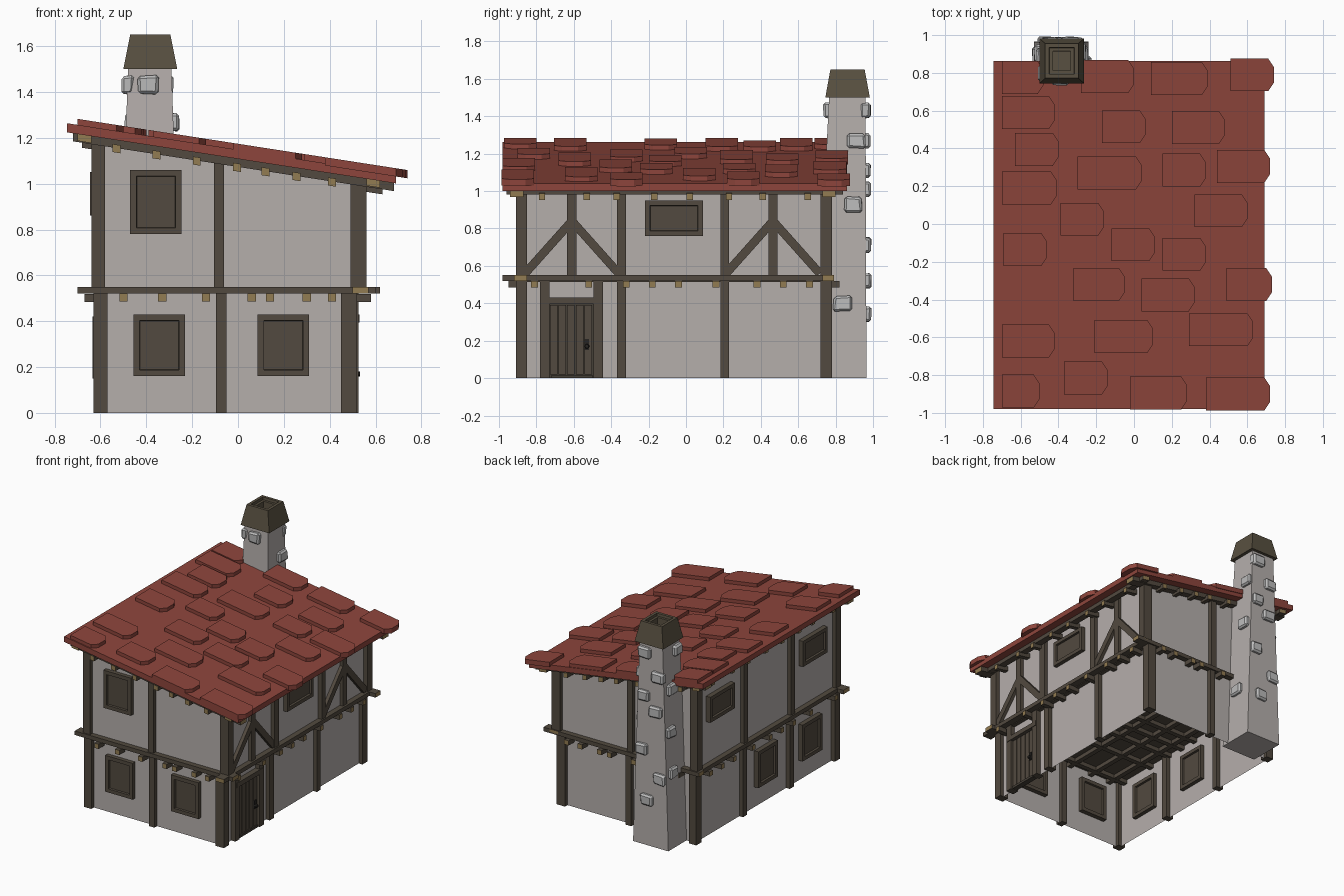
import bpy, bmesh, math, random
from mathutils import Vector, Matrix

if "Cube" in bpy.data.objects:
    bpy.data.objects.remove(bpy.data.objects["Cube"])
random.seed(4)

def mat(name, r, g, b):
    m = bpy.data.materials.new(name)
    m.diffuse_color = (r, g, b, 1)
    m.use_nodes = True
    m.node_tree.nodes["Principled BSDF"].inputs["Base Color"].default_value = m.diffuse_color
    return m

PLASTER = mat("plaster", .46, .425, .41)
STONE = mat("stone", .50, .50, .50)
WOOD = mat("dark wood", .085, .068, .050)
DOOR = mat("door wood", .060, .050, .038)
END = mat("cut timber", .29, .20, .085)
TILE = mat("roof tile", .27, .060, .045)
CAP = mat("chimney cap", .098, .080, .052)
IRON = mat("iron", .02, .018, .016)

def roof(x):                       # underside height of the sloping roof
    return 1.108 - .155 * x

def finish(name, bm, *mats, rule=None):
    bm.normal_update()
    if rule:
        for f in bm.faces:
            f.material_index = int(rule(f))
    me = bpy.data.meshes.new(name)
    bm.to_mesh(me)
    bm.free()
    for m in mats:
        me.materials.append(m)
    ob = bpy.data.objects.new(name, me)
    bpy.context.collection.objects.link(ob)
    return ob

def cube(x0, x1, y0, y1, z0, z1, slope=False):
    bm = bmesh.new()
    bmesh.ops.create_cube(bm, size=1)
    for v in bm.verts:
        v.co = Vector((x1 if v.co.x > 0 else x0, y1 if v.co.y > 0 else y0,
                       z1 if v.co.z > 0 else z0))
        if slope:                  # z is then measured from the roof underside
            v.co.z += roof(v.co.x)
    return bm

def box(name, *b, m=WOOD, slope=False, ends=None):
    bm = cube(*b, slope=slope)
    if ends is None:
        return finish(name, bm, m)
    return finish(name, bm, m, END, rule=lambda f: abs(f.normal[ends]) > .9)

def wall_box(name, x0, x1, y0, y1, z0, z1, sloped_top=False):
    bm = cube(x0, x1, y0, y1, z0, z1)
    bmesh.ops.delete(bm, geom=[f for f in bm.faces if abs(f.normal.z) > .9], context='FACES_ONLY')
    if sloped_top:
        for v in bm.verts:
            if v.co.z > z0 + .01:
                v.co.z = roof(v.co.x)
    return finish(name, bm, PLASTER)

# Plaster walls and upper floor
YF, YB = -.88, .75
wall_box("lower_walls", -.60, .49, YF, YB, 0, .53)
wall_box("upper_walls", -.61, .53, YF, YB, .53, 1.1, True)
box("upper_floor", -.60, .52, YF, YB, .515, .535)

# Wall posts on all four sides
def post(name, x0, x1, y0, y1, upper):
    if upper:
        bm = cube(x0, x1, y0, y1, .54, 1)
        for v in bm.verts:
            if v.co.z > .9:
                v.co.z = roof(v.co.x) - .01
        finish(name, bm, WOOD)
    else:
        box(name, x0, x1, y0, y1, 0, .53)

ROWS = [(-.91, -.85), (-.37, -.32), (.185, .23), (.72, .78)]
for y0, y1 in ROWS:
    for upper, xl, xr in ((False, (-.63, -.57), (.45, .52)), (True, (-.64, -.58), (.49, .56))):
        for side, (a, b) in (("left", xl), ("right", xr)):
            post(side + ("_upper_post" if upper else "_lower_post"), a, b, y0, y1, upper)
for y0, y1 in (ROWS[0], ROWS[3]):
    post("middle_lower_post", -.095, -.05, y0, y1, False)
    post("middle_upper_post", -.105, -.06, y0, y1, True)

# Gable-like braced panels of the right upper wall
def brace(name, y0, z0, y1, z1, w=.045):
    d = Vector((0, y1 - y0, z1 - z0))
    bm = cube(-.025, .025, 0, d.length, -w / 2, w / 2)
    bm.transform(Matrix.Translation((.53, y0, z0)) @ Matrix.Rotation(math.atan2(d.z, d.y), 4, 'X'))
    finish(name, bm, WOOD)

for yc in (-.61, .465):
    box("brace_post", .505, .555, yc - .025, yc + .025, .54, roof(.55))
    for s in (-1, 1):
        brace("diagonal_brace", yc + s * .25, .56, yc, .84)

# Storey beams with pale cut ends
box("front_storey_beam", -.70, .60, -.92, -.85, .52, .55, ends=0)
box("back_storey_beam", -.66, .62, .73, .79, .52, .55, ends=0)
box("right_storey_beam", .50, .57, -.98, .79, .52, .55, ends=1)
box("left_storey_beam", -.65, -.58, -.91, .79, .52, .55, ends=1)

# Floor joists crossing below the storey beams
for x in (-.50, -.33, -.14, .06, .14, .30, .41):
    box("floor_joist_lengthwise", x - .018, x + .018, -.95, .82, .485, .52, ends=1)
for y in (-.81, -.52, -.32, -.18, -.04, .16, .38, .52, .66):
    box("floor_joist_crosswise", -.67, .58, y - .018, y + .018, .484, .519, ends=0)

# Roof beams and rafters following the slope
for y0 in (-.94, .73):
    box("rake_beam", -.72, .68, y0, y0 + .07, -.035, 0, slope=True, ends=0)
for x0 in (-.70, .56):
    box("eave_beam", x0, x0 + .06, -.96, .84, -.03, .005, slope=True, ends=1)
for x in (-.53, -.355, -.18, -.005, .12, .255, .41):
    box("roof_purlin", x - .017, x + .017, -.96, .83, -.055, -.02, slope=True, ends=1)
for y in (-.77, -.53, -.37, -.17, .02, .23, .41, .65):
    box("rafter", -.68, .63, y - .017, y + .017, -.057, -.022, slope=True, ends=0)

# Roof slab
box("roof_slab", -.745, .69, -.98, .862, 0, .04, m=TILE, slope=True)

# Scattered raised tiles: start x, end x, centre y
TILES = [(-.70, -.48, .775), (-.28, 0, .78), (.09, .39, .77), (.51, .74, .79),
         (-.70, -.42, .59), (-.17, .06, .515), (.2, .48, .51), (-.63, -.4, .395),
         (-.3, .04, .27), (.15, .38, .285), (.44, .72, .305), (-.7, -.41, .19),
         (-.39, -.16, .025), (.32, .6, .07), (-.12, .11, -.11), (.15, .38, -.16),
         (-.69, -.46, -.135), (-.32, -.05, -.32), (.04, .32, -.375), (.49, .73, -.32),
         (-.7, -.42, -.62), (-.21, .1, -.595), (.29, .63, -.56), (-.37, -.14, -.815),
         (-.7, -.5, -.885), (-.02, .28, -.895), (.38, .72, -.90)]
for x0, x1, yc in TILES:
    h, c = .087, .03
    outline = [(x0, -h), (x1 - c, -h), (x1, -h + c * 1.5), (x1, h - c * 1.5), (x1 - c, h), (x0, h)]
    bm = bmesh.new()
    f = bm.faces.new([bm.verts.new((x, yc + y, roof(x) + .03)) for x, y in outline])
    top = bmesh.ops.extrude_face_region(bm, geom=[f])["geom"]
    for v in top:
        if isinstance(v, bmesh.types.BMVert):
            v.co.z += .036
    bmesh.ops.recalc_face_normals(bm, faces=bm.faces)
    finish("roof_tile", bm, TILE)

# Windows: frames with recessed panes on both faces of the wall
def window(name, axis, wall, c, w, z0, z1):
    b = (wall - .035, wall + .03, c - w / 2, c + w / 2) if axis == 0 else \
        (c - w / 2, c + w / 2, wall - .03, wall + .035)
    bm = cube(*b, z0, z1)
    bm.normal_update()
    faces = [f for f in bm.faces if abs(f.normal[axis]) > .9]
    bmesh.ops.inset_individual(bm, faces=faces, thickness=.038, depth=0)
    bmesh.ops.inset_individual(bm, faces=faces, thickness=.003, depth=-.015)
    finish(name, bm, WOOD)

window("front_window", 1, YF, -.343, .225, .16, .43)
window("front_window", 1, YF, .198, .225, .16, .43)
window("front_upper_window", 1, YF, -.358, .225, .78, 1.06)
window("right_upper_window", 0, .53, -.065, .31, .76, .95)
for y in (-.06, -.58):
    window("left_window", 0, -.60, y, .23, .15, .42)
for y in (.49, -.60):
    window("left_upper_window", 0, -.61, y, .29, .86, 1.05)

# Door with frame, planks, battens and handle
for y0, y1 in ((-.78, -.73), (-.495, -.445)):
    box("door_post", .46, .525, y0, y1, 0, .53)
box("door_lintel", .46, .53, -.77, -.45, .395, .43)
box("door_backing", .475, .497, -.73, -.495, 0, .395, m=DOOR)
for i in range(5):
    y = -.727 + i * .046
    box("door_plank", .48, .509, y, y + .04, .02, .39, m=WOOD)
box("door_batten", .48, .516, -.72, -.50, .0, .018, m=DOOR)
box("handle_plate", .505, .516, -.542, -.518, .15, .21, m=IRON)
bm = bmesh.new()
bmesh.ops.create_cone(bm, cap_ends=True, segments=8, radius1=.014, radius2=.010, depth=.02,
                      matrix=Matrix.Translation((.522, -.53, .17)) @ Matrix.Rotation(math.pi / 2, 4, 'Y'))
finish("door_knob", bm, IRON)

# Tapering chimney shaft
def shaft(z):                      # x0, x1, y0, y1 at a height
    t = z / 1.5
    return (-.53 + .05 * t, -.24 - .05 * t, .69 + .075 * t, .965 - .005 * t)

def frustum(low, high, z0, z1):
    bm = cube(0, 1, 0, 1, z0, z1)
    for v in bm.verts:
        r = high if v.co.z > (z0 + z1) / 2 else low
        v.co.x = r[1] if v.co.x > .5 else r[0]
        v.co.y = r[3] if v.co.y > .5 else r[2]
    bm.normal_update()
    return bm

finish("chimney_shaft", frustum(shaft(0), shaft(1.5), 0, 1.5), PLASTER)

# Chimney cap with a stepped flue opening
bm = frustum((-.50, -.265, .745, .983), (-.47, -.295, .772, .955), 1.5, 1.65)
top = [f for f in bm.faces if f.normal.z > .9]
for t, d in ((.03, 0), (.002, -.02), (.025, 0), (.002, -.05)):
    bmesh.ops.inset_individual(bm, faces=top, thickness=t, depth=d)
finish("chimney_cap", bm, CAP)

# Rough stones set in the chimney faces: face, position across (0-1), height
STONES = [("front", .45, 1.43), ("left", .2, 1.43), ("back", .75, 1.43), ("back", .2, 1.27),
          ("left", .6, 1.17), ("back", .75, 1.11), ("back", .3, 1.01), ("left", .75, .86),
          ("right", .70, .93), ("back", .8, .71), ("back", .2, .52), ("left", .7, .56),
          ("right", .5, .40), ("back", .6, .34), ("right", .75, 1.27)]
for face, t, z in STONES:
    x0, x1, y0, y1 = shaft(z)
    x, y = x0 + t * (x1 - x0), y0 + t * (y1 - y0)
    p, along_x = {"front": ((x, y0, z), True), "back": ((x, y1, z), True),
                  "left": ((x0, y, z), False), "right": ((x1, y, z), False)}[face]
    w, d = random.uniform(.045, .055), .028
    sx, sy = (w, d) if along_x else (d, w)
    bm = cube(-sx, sx, -sy, sy, -.042, .042)
    for v in bm.verts:
        v.co *= random.uniform(.85, 1.08)
    bmesh.ops.bevel(bm, geom=bm.edges[:], offset=.012, segments=1, affect='EDGES')
    bm.transform(Matrix.Translation(p))
    finish("chimney_stone", bm, STONE)
